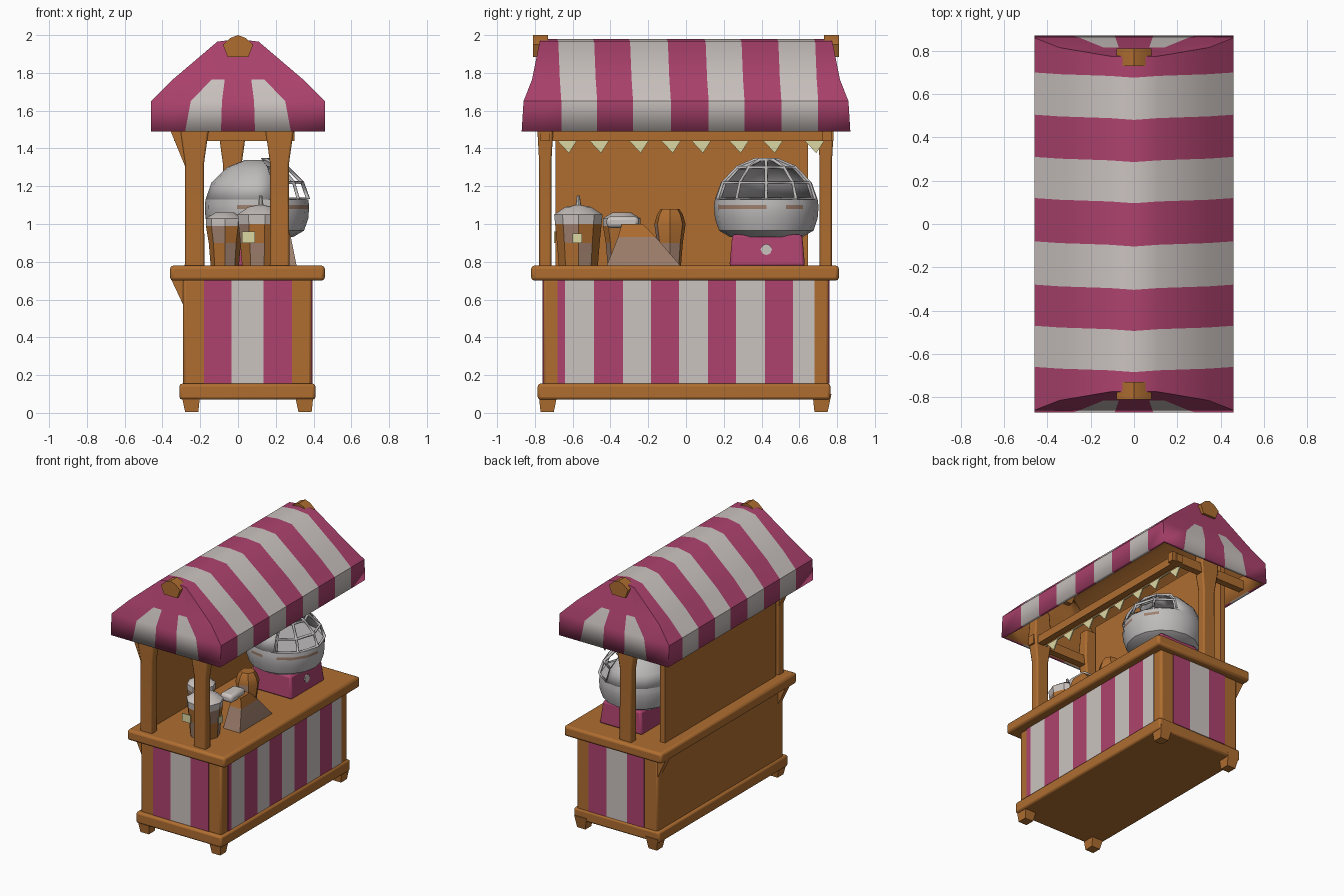
import bpy, bmesh, math

if "Cube" in bpy.data.objects:
    bpy.data.objects.remove(bpy.data.objects["Cube"])

def mat(name, c):
    m = bpy.data.materials.new(name)
    m.diffuse_color = (*c, 1)
    m.use_nodes = True
    m.node_tree.nodes["Principled BSDF"].inputs["Base Color"].default_value = m.diffuse_color
    return m

BROWN = mat("warm wood", (0.43, 0.155, 0.03))
PINK = mat("raspberry pink", (0.42, 0.055, 0.155))
WHITE = mat("off white", (0.60, 0.55, 0.53))
TAN = mat("dull tan", (0.34, 0.21, 0.15))
CREAM = mat("pale cream", (0.72, 0.68, 0.36))
GREY = mat("light grey", (0.52, 0.50, 0.50))


def finish(bm, name, mats, bevel=0, fix=True):
    if fix:
        bmesh.ops.recalc_face_normals(bm, faces=bm.faces)
    me = bpy.data.meshes.new(name)
    bm.to_mesh(me)
    bm.free()
    for m in mats:
        me.materials.append(m)
    ob = bpy.data.objects.new(name, me)
    bpy.context.collection.objects.link(ob)
    bpy.ops.object.select_all(action='DESELECT')
    ob.select_set(True)
    bpy.context.view_layer.objects.active = ob
    bpy.ops.object.shade_smooth_by_angle(angle=math.radians(35))
    if bevel:
        b = ob.modifiers.new("bevel", 'BEVEL')
        b.width, b.segments = bevel, 2
    return ob


def loft(name, rings, mats, rule=None, bevel=0, caps=True):
    """Skin between closed rings; rule(row, column) picks the material."""
    bm = bmesh.new()
    vs = [[bm.verts.new(p) for p in r] for r in rings]
    n = len(vs[0])
    for i in range(len(vs) - 1):
        for j in range(n):
            k = (j + 1) % n
            f = bm.faces.new((vs[i][j], vs[i][k], vs[i + 1][k], vs[i + 1][j]))
            f.material_index = rule(i, j) if rule else 0
    if caps:
        bm.faces.new(vs[0][::-1])
        bm.faces.new(vs[-1]).material_index = rule(len(vs) - 2, 0) if rule else 0
    return finish(bm, name, mats, bevel)


def rect(x0, x1, y0, y1, z):
    return [(x0, y0, z), (x1, y0, z), (x1, y1, z), (x0, y1, z)]


def box(name, m, x, y, z, bevel=0):
    return loft(name, [rect(*x, *y, z[0]), rect(*x, *y, z[1])], [m], bevel=bevel)


def circle(cx, cy, r, z, n):
    return [(cx + r * math.cos(2 * math.pi * j / n),
             cy + r * math.sin(2 * math.pi * j / n), z) for j in range(n)]


def lathe(name, cx, cy, prof, n, mats, rule=None):
    return loft(name, [circle(cx, cy, r, z, n) for r, z in prof], mats, rule)


def prism(name, m, pts, y0, y1):
    return loft(name, [[(x, y, z) for x, z in pts] for y in (y0, y1)], [m])


# --- Stall body: base, cabinet, counter, feet
box("base_skirt", BROWN, (-0.31, 0.41), (-0.785, 0.765), (0.07, 0.155), 0.015)
box("cabinet", BROWN, (-0.29, 0.39), (-0.755, 0.755), (0.14, 0.71), 0.015)
box("counter_top", BROWN, (-0.36, 0.46), (-0.82, 0.81), (0.70, 0.78), 0.018)
for x0, x1 in ((-0.30, -0.20), (0.30, 0.40)):
    for y0, y1 in ((-0.78, -0.68), (0.67, 0.77)):
        loft("foot", [rect(x0 + .02, x1 - .01, y0 + .01, y1 - .02, 0.005),
                      rect(x0, x1, y0, y1, 0.1)], [BROWN])
for y in (-0.74, 0.70):
    prism("counter_bracket", BROWN,
          [(-0.28, 0.55), (-0.355, 0.71), (-0.28, 0.71)], y, y + 0.05)

# --- Striped panels on the serving side and both ends
cuts = [-0.68, -0.64, -0.487, -0.333, -0.185, -0.037, 0.116, 0.265, 0.418, 0.566, 0.68]
for i in range(len(cuts) - 1):
    box("side_panel_stripe", (PINK, WHITE)[i % 2], (0.386, 0.395),
        (cuts[i], cuts[i + 1]), (0.155, 0.70))
cuts = [-0.18, -0.035, 0.135, 0.285]
for i in range(3):
    for y in (-0.76, 0.751):
        box("end_panel_stripe", (PINK, WHITE)[i % 2], (cuts[i], cuts[i + 1]),
            (y, y + 0.009), (0.155, 0.70))

# --- Posts, rear wall and roof beams
for x, y in ((-0.23, -0.745), (0.22, -0.745), (-0.03, 0.74)):
    loft("roof_post", [rect(x - w, x + w, y - d, y + d, z) for z, w, d in
                       ((0.76, .052, .032), (1.32, .05, .032), (1.5, .075, .042), (1.72, .06, .035))],
         [BROWN], bevel=0.01)
prism("post_brace", BROWN, [(-0.27, 1.28), (-0.36, 1.5), (-0.2, 1.5), (-0.2, 1.28)], -0.77, -0.72)
box("rear_wall", BROWN, (-0.275, -0.235), (-0.69, 0.645), (0.76, 1.75))
box("eave_beam", BROWN, (0.22, 0.27), (-0.74, 0.78), (1.44, 1.50))
for y in (-0.77, 0.72):
    box("end_beam", BROWN, (-0.34, 0.30), (y, y + 0.05), (1.44, 1.51))

# --- Canopy: rows climb the slope, stations run along the length
H = [0.46, 0.46, 0.345, 0.11, 0.0]         # half width per row
Z = [1.49, 1.65, 1.765, 1.965, 1.98]       # height per row
E = [0.87, 0.86, 0.815, 0.775, 0.77]       # half length per row
C1 = [0.09, 0.085, 0.07, 0.04, 0.0]        # gable stripe edges
C2 = [0.28, 0.25, 0.14, 0.07, 0.0]
inner = [-0.66, -0.47, -0.28, -0.08, 0.12, 0.31, 0.505, 0.70]
bm = bmesh.new()


def quad(pts, m):
    f = bm.faces.new([bm.verts.new(p) for p in pts])
    f.material_index = m


for r in range(4):
    s0 = [-E[r]] + inner + [E[r]]
    s1 = [-E[r + 1]] + [y - 0.008 * r for y in inner] + [E[r + 1]]
    if r:
        s0[1:-1] = [y - 0.008 * (r - 1) for y in inner]
    else:
        s1[1:-1] = inner
    if r:
        s1[1:-1] = [y - 0.008 * r for y in inner]
    for k in range(9):
        for s in (-1, 1):
            q = [(s * H[r], s0[k], Z[r]), (s * H[r], s0[k + 1], Z[r]),
                 (s * H[r + 1], s1[k + 1], Z[r + 1]), (s * H[r + 1], s1[k], Z[r + 1])]
            quad(q if s > 0 else q[::-1], k % 2)
    # gable ends with two tapering pale stripes
    a = [-H[r], -C2[r], -C1[r], C1[r], C2[r], H[r]]
    b = [-H[r + 1], -C2[r + 1], -C1[r + 1], C1[r + 1], C2[r + 1], H[r + 1]]
    for k in range(5):
        for s in (-1, 1):
            q = [(a[k], s * E[r], Z[r]), (a[k + 1], s * E[r], Z[r]),
                 (b[k + 1], s * E[r + 1], Z[r + 1]), (b[k], s * E[r + 1], Z[r + 1])]
            quad(q if s < 0 else q[::-1], 1 if k in (1, 3) and r < 2 else 0)
# fix row 0/1 seams by merging; the sides meet the gables at shared corners
bmesh.ops.remove_doubles(bm, verts=bm.verts, dist=0.0005)
bmesh.ops.dissolve_degenerate(bm, edges=bm.edges, dist=0.0005)
roof = finish(bm, "striped_canopy", [PINK, WHITE, BROWN], fix=False)
sol = roof.modifiers.new("lining", 'SOLIDIFY')
sol.thickness, sol.offset, sol.material_offset = 0.025, -1, 2

# --- Ridge beam ends
ridge = [(-0.055, 1.885), (0.055, 1.885), (0.08, 1.95), (0.04, 1.985), (0, 2.0), (-0.04, 1.985), (-0.08, 1.95)]
for y in (-0.81, 0.73):
    prism("ridge_beam_end", BROWN, ridge, y, y + 0.08)

# --- Bunting under the serving eave
box("bunting_cord", CREAM, (0.195, 0.203), (-0.72, 0.74), (1.440, 1.448))
for i, y in enumerate((-0.63, -0.46, -0.25, -0.08, 0.08, 0.28, 0.46, 0.68)):
    loft("bunting_flag", [[(x, y - .055, 1.445), (x, y + .055, 1.445), (x, y + .01, 1.375)]
                          for x in (0.195, 0.203)], [CREAM])

# --- Candy floss machine
MX, MY = 0.10, 0.425
loft("machine_base", [rect(-.07, .29, .23, .63, .775), rect(-.05, .27, .245, .615, .945)],
     [PINK], bevel=0.015)
lathe("machine_dial", 0, 0, [(.03, 0), (.03, .009)], 8, [WHITE]).location = (MX, MY, 0.86)
dial = bpy.context.object
dial.rotation_euler = (0, math.radians(90), 0)
dial.location = (0.277, MY, 0.865)
lathe("machine_bowl", MX, MY, [(.19, .93), (.25, .965), (.272, 1.03), (.276, 1.08), (.276, 1.1), (.272, 1.13)],
      16, [GREY, TAN], lambda i, j: 1 if i == 3 and j in (1, 13, 14, 15, 11) else 0)
dome = [(.272, 1.13), (.24, 1.22), (.16, 1.30), (.06, 1.34)]


def half_dome(name, front):
    bm = bmesh.new()
    n = 16 if not front else 10
    rings = [[bm.verts.new(p) for p in circle(MX, MY, r, z, n)] for r, z in dome]
    for i in range(3):
        for j in range(n):
            k = (j + 1) % n
            f = bm.faces.new((rings[i][j], rings[i][k], rings[i + 1][k], rings[i + 1][j]))
    bm.faces.new(rings[3])
    cut = [f for f in bm.faces if (f.calc_center_median().x > MX + 0.06) != front]
    bmesh.ops.delete(bm, geom=cut, context='FACES')
    return finish(bm, name, [GREY], fix=False)


s = half_dome("dome_shell", False).modifiers.new("thick", 'SOLIDIFY')
s.thickness = 0.012
w = half_dome("dome_ribs", True).modifiers.new("ribs", 'WIREFRAME')
w.thickness = 0.02

# --- Treat containers on the counter
patch = lambda i, j: (0 if (i + j) % 3 else 1) if i < 2 else 2
lathe("large_tub", 0.12, -0.57, [(.105, .78), (.115, .9), (.125, 1.0), (.13, 1.05), (.07, 1.09), (.015, 1.1), (.008, 1.15)],
      9, [BROWN, TAN, WHITE], patch)
lathe("middle_tub", -0.07, -0.34, [(.075, .78), (.085, .9), (.1, .99), (.1, 1.03), (.05, 1.06)],
      8, [BROWN, TAN, WHITE], patch)
lathe("small_tub", 0.14, -0.085, [(.06, .78), (.07, .9), (.085, 1.0), (.07, 1.05), (.05, 1.08)],
      7, [BROWN, TAN, BROWN], patch)
loft("open_bag", [rect(.17, .31, -.42, -.03, .78), rect(.18, .28, -.36, -.16, .93), rect(.19, .26, -.34, -.23, 1.0)],
     [TAN, BROWN], lambda i, j: i)
box("bag_topping", WHITE, (.14, .24), (-.42, -.25), (.98, 1.04), 0.02)
box("tub_label", CREAM, (0.02, 0.09), (-0.70, -0.692), (0.90, 0.96))
box("tub_label", CREAM, (0.25, 0.258), (-0.60, -0.55), (0.90, 0.95))
